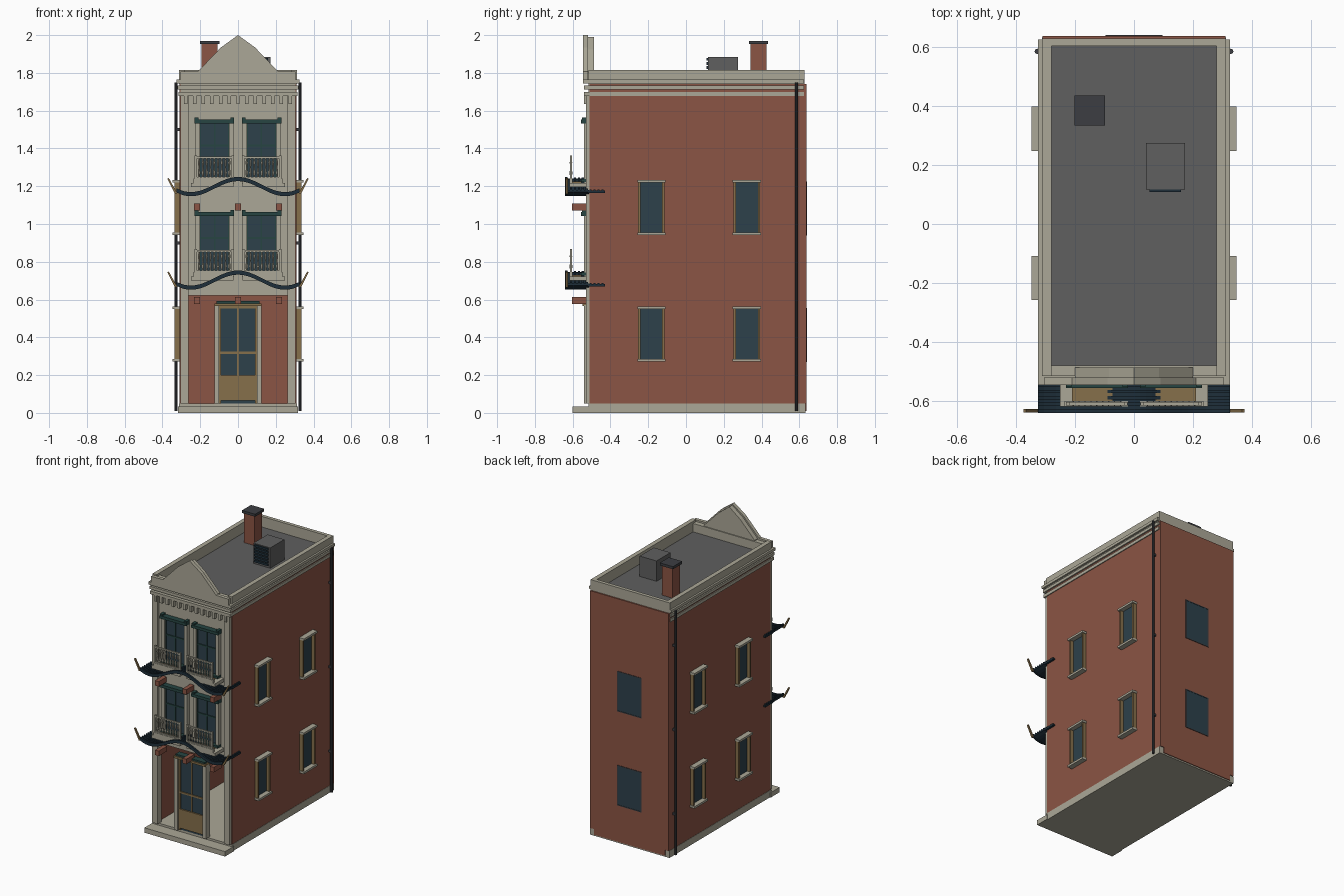
import bpy, bmesh, math
from mathutils import Matrix, Vector

if "Cube" in bpy.data.objects:
    bpy.data.objects.remove(bpy.data.objects["Cube"])


def material(name, rgb):
    m = bpy.data.materials.new(name)
    m.diffuse_color = (*rgb, 1)
    m.use_nodes = True
    m.node_tree.nodes["Principled BSDF"].inputs["Base Color"].default_value = m.diffuse_color
    return m


BRICK = material("red brick", (0.26, 0.09, 0.058))
STONE = material("pale stone", (0.41, 0.39, 0.31))
ROOF = material("grey roofing", (0.115, 0.115, 0.115))
GLASS = material("dark glass", (0.026, 0.052, 0.07))
WOOD = material("tan wood", (0.24, 0.16, 0.07))
NAVY = material("navy tile", (0.013, 0.028, 0.042))
TEAL = material("dark teal paint", (0.02, 0.06, 0.055))
IRON = material("dark iron", (0.045, 0.048, 0.055))


def finish(name, bm, mat):
    bmesh.ops.recalc_face_normals(bm, faces=bm.faces)
    me = bpy.data.meshes.new(name)
    bm.to_mesh(me)
    bm.free()
    me.materials.append(mat)
    ob = bpy.data.objects.new(name, me)
    bpy.context.collection.objects.link(ob)
    return ob


def boxes(name, mat, items, mirror=False):
    """One object from boxes (x0, x1, y0, y1, z0, z1), optionally mirrored in x."""
    bm = bmesh.new()
    items = list(items)
    if mirror:
        items += [(-b[1], -b[0], *b[2:]) for b in items]
    for x0, x1, y0, y1, z0, z1 in items:
        mat4 = Matrix.LocRotScale(Vector(((x0 + x1) / 2, (y0 + y1) / 2, (z0 + z1) / 2)),
                                  None, Vector((x1 - x0, y1 - y0, z1 - z0)))
        bmesh.ops.create_cube(bm, size=1, matrix=mat4)
    return finish(name, bm, mat)


def prism(bm, pts, y0, y1):
    """Extrude an x-z outline along y."""
    face = bm.faces.new([bm.verts.new((x, y0, z)) for x, z in pts])
    ext = bmesh.ops.extrude_face_region(bm, geom=[face])
    bmesh.ops.translate(bm, vec=(0, y1 - y0, 0),
                        verts=[v for v in ext["geom"] if isinstance(v, bmesh.types.BMVert)])


# Base, front step and hollow brick shell
boxes("plinth", STONE, [(-.312, .312, -.515, .632, 0, .05), (-.318, .318, -.6, -.5, 0, .035)])
boxes("brick_walls", BRICK, [(-.31, -.28, -.51, .637, .05, 1.74), (.28, .31, -.51, .637, .05, 1.74),
                             (-.28, .28, .605, .637, 0.01, 1.74)])
boxes("roof_deck", ROOF, [(-.285, .285, -.49, .61, 1.70, 1.74)])

# Front wall: open ground floor, corner pilasters, upper wall
boxes("front_wall", STONE, [(-.305, .305, -.515, -.485, .622, 1.75)])
boxes("pilasters", STONE, [(.262, .305, -.53, -.485, .05, 1.68)], True)

# Parapet, cornice bands and dentils
boxes("parapet", STONE, [(-.312, -.28, -.515, .628, 1.74, 1.815), (.28, .312, -.515, .628, 1.74, 1.815),
                         (-.28, .28, .603, .628, 1.74, 1.815), (-.28, .28, -.515, -.48, 1.735, 1.80)])
bands = []
for half, yf, z0, z1 in ((.325, -.545, 1.745, 1.765), (.32, -.54, 1.713, 1.733), (.316, -.54, 1.678, 1.70)):
    bands += [(-half, half, yf, -.48, z0, z1), (-half, -.29, -.5, .625, z0, z1), (.29, half, -.5, .625, z0, z1)]
boxes("cornice", STONE, bands)
boxes("dentils", STONE, [(-.276 + .046 * i - .009, -.276 + .046 * i + .009, -.54, -.51, 1.635, 1.68)
                         for i in range(13)])

# Front gable
half = [(.305, 1.765), (.305, 1.808), (.21, 1.81), (.09, 1.935), (0, 2.0)]
bm = bmesh.new()
prism(bm, half + [(-x, z) for x, z in reversed(half[:-1])], -.545, -.52)
back = [(.2, 1.75), (.2, 1.805), (.085, 1.925), (0, 1.99)]
prism(bm, back + [(-x, z) for x, z in reversed(back[:-1])], -.52, -.487)
finish("gable", bm, STONE)

# Rooftop
boxes("chimney", BRICK, [(-.192, -.108, .342, .427, 1.73, 1.955)])
boxes("chimney_cap", IRON, [(-.202, -.098, .333, .435, 1.952, 1.97)])
boxes("air_unit", ROOF, [(.04, .172, .117, .275, 1.73, 1.885)])
boxes("air_unit_grille", NAVY, [(.052, .16, .108, .118, 1.755 + .022 * i, 1.77 + .022 * i) for i in range(6)])

# Drainpipes
bm = bmesh.new()
for s in (-1, 1):
    bmesh.ops.create_cone(bm, cap_ends=True, segments=8, radius1=.009, radius2=.009, depth=1.74,
                          matrix=Matrix.Translation((s * .328, .585, .88)))
    for z in (.3, .9, 1.5):
        bmesh.ops.create_cube(bm, size=.016, matrix=Matrix.Translation((s * .315, .585, z)))
finish("drainpipes", bm, IRON)

# Side and back windows
panes, frames, ledges, back_frames, back_panes = [], [], [], [], []
for z0, z1 in ((.275, .56), (.945, 1.23)):
    for y0, y1 in ((-.255, -.112), (.25, .395)):
        panes.append((.305, .313, y0 + .01, y1 - .01, z0, z1))
        frames += [(.305, .335, y0 + .002, y0 + .015, z0, z1), (.305, .335, y1 - .015, y1 - .002, z0, z1)]
        ledges += [(.305, .347, y0 - .003, y1 + .003, z1 - .011, z1 + .004),
                   (.305, .347, y0 - .003, y1 + .003, z0 - .004, z0 + .011)]
    back_panes.append((-.09, .09, .63, .638, z0, z1 - .01))
    back_frames += [(-.096, -.088, .63, .64, z0 - .006, z1 - .004), (.088, .096, .63, .64, z0 - .006, z1 - .004),
                    (-.096, .096, .63, .64, z0 - .006, z0), (-.096, .096, .63, .64, z1 - .01, z1 - .004)]
boxes("side_window_glass", GLASS, panes, True)
boxes("side_window_frames", WOOD, frames, True)
boxes("side_window_ledges", STONE, ledges, True)
boxes("back_window_glass", GLASS, back_panes)
boxes("back_window_frames", IRON, back_frames)

# Front door
boxes("door_surround", STONE, [(.1, .125, -.54, -.495, .05, .57)], True)
boxes("door_header", WOOD, [(-.125, .125, -.548, -.495, .565, .58)])
boxes("door_header_cap", TEAL, [(-.115, .115, -.54, -.495, .58, .592)])
boxes("door_glass", GLASS, [(-.1, .1, -.515, -.507, .05, .565)])
boxes("door_leaves", WOOD, [(-.1, .1, -.525, -.505, .065, .2), (-.1, .1, -.522, -.503, .312, .324),
                            (-.004, .004, -.522, -.503, .2, .565), (-.102, -.09, -.524, -.5, .05, .565),
                            (.09, .102, -.524, -.5, .05, .565), (-.1, .1, -.522, -.503, .553, .566)])


def wave(x, z):
    """Height of the curved awning: peak in the middle, upturned ends."""
    a = abs(x)
    if a < .25:
        return z + .04 * (1 + math.cos(math.pi * a / .25))
    return z + .02 * ((a - .25) / .075) ** 2


def awning(name, z):
    xs = [-.325 + .65 * i / 32 for i in range(33)]

    def strip(bm, y0, y1, lo, hi):
        prism(bm, [(x, wave(x, z) + hi) for x in xs] + [(x, wave(x, z) + lo) for x in reversed(xs)], y0, y1)
    bm = bmesh.new()
    strip(bm, -.632, -.513, -.006, .005)
    strip(bm, -.64, -.628, -.008, .014)
    for i in range(5):
        strip(bm, -.615 + .021 * i, -.604 + .021 * i, .004, .012)
    # short returns around the corners
    for s in (-1, 1):
        bmesh.ops.create_cube(bm, size=1, matrix=Matrix.LocRotScale(
            Vector((s * .318, -.475, wave(.318, z))), None, Vector((.014, .09, .012))))
        for i in range(4):
            bmesh.ops.create_cube(bm, size=1, matrix=Matrix.LocRotScale(
                Vector((s * .318, -.505 + .021 * i, wave(.318, z) + .008)), None, Vector((.014, .011, .008))))
    finish(name, bm, NAVY)
    # upturned corner horns
    bm = bmesh.new()
    for s in (-1, 1):
        p = [(.322, z + .008), (.334, z + .005), (.374, z + .084), (.366, z + .088)]
        prism(bm, [(s * x, h) for x, h in p], -.638, -.626)
    finish(name + "_horns", bm, WOOD)


def railing(name, z):
    """Rails, square end posts and turned bulging balusters."""
    prof = [(.003, 0), (.008, .03), (.004, .06), (.007, .085), (.003, .108)]
    bm = bmesh.new()
    for s in (-1, 1):
        for x0, x1, z0, z1 in ((.022, .23, 0, .008), (.022, .23, .108, .117),
                               (.022, .034, 0, .123), (.218, .23, 0, .123)):
            bmesh.ops.create_cube(bm, size=1, matrix=Matrix.LocRotScale(
                Vector((s * (x0 + x1) / 2, -.609, z + (z0 + z1) / 2)), None, Vector((x1 - x0, .012, z1 - z0))))
        for i in range(9):
            cx = s * (.046 + .02 * i)
            for (r0, h0), (r1, h1) in zip(prof, prof[1:]):
                bmesh.ops.create_cone(bm, cap_ends=False, segments=6, radius1=r0, radius2=r1, depth=h1 - h0,
                                      matrix=Matrix.Translation((cx, -.609, z + (h0 + h1) / 2)))
    finish(name, bm, STONE)


# Two upper storeys: windows, balconies, awnings, beams
for label, z, top in (("middle", .66, 1.055), ("upper", 1.155, 1.545)):
    boxes(label + "_window_glass", GLASS, [(.045, .203, -.524, -.516, z + .08, top - .005)], True)
    boxes(label + "_window_surround", STONE, [(.022, .047, -.54, -.51, z + .06, top),
                                              (.2, .225, -.54, -.51, z + .06, top)], True)
    boxes(label + "_window_bars", TEAL, [(.12, .128, -.53, -.515, z + .08, top),
                                         (.045, .203, -.53, -.515, top - .135, top - .125),
                                         (.045, .053, -.53, -.515, z + .08, top),
                                         (.195, .203, -.53, -.515, z + .08, top)], True)
    boxes(label + "_window_header", TEAL, [(.02, .23, -.555, -.51, top - .012, top + .008),
                                           (.02, .04, -.55, -.51, top + .008, top + .018),
                                           (.21, .23, -.55, -.51, top + .008, top + .018),
                                           (.022, .228, -.555, -.51, z + .068, z + .083)], True)
    boxes(label + "_balcony", STONE, [(.025, .25, -.618, -.51, z + .04, z + .063),
                                      (.02, .235, -.618, -.6, z + .063, z + .085)], True)
    boxes(label + "_balcony_floor", WOOD, [(.04, .21, -.6, -.553, z + .06, z + .069)], True)
    railing(label + "_railing", z + .085)
    awning(label + "_awning", z)
    boxes(label + "_beams", BRICK, [(x - .015, x + .015, -.603, -.51, z - .083, z - .047) for x in (-.217, 0, .217)])
